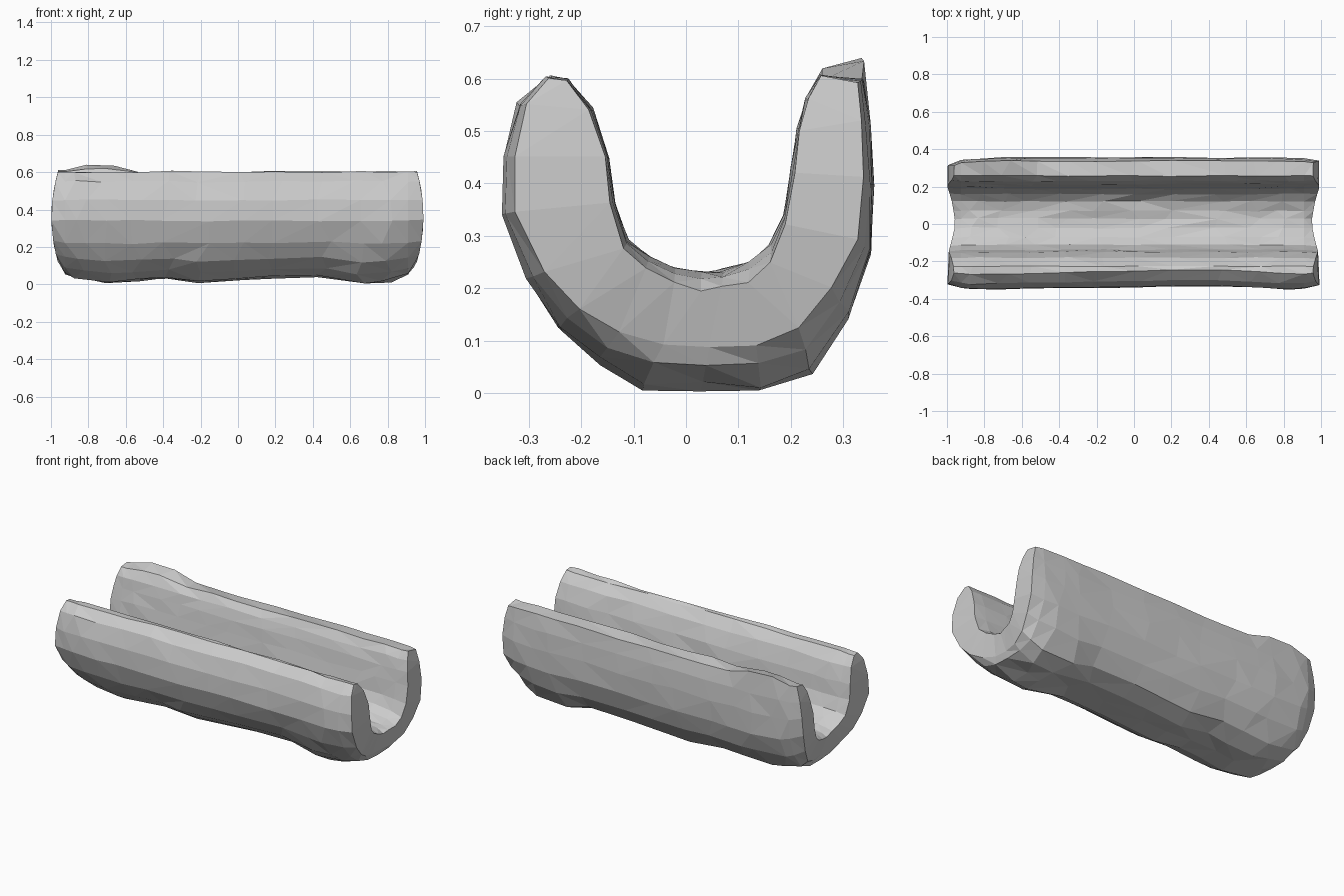
import bpy, bmesh, random
from mathutils import Vector

if "Cube" in bpy.data.objects:
    bpy.data.objects.remove(bpy.data.objects["Cube"])

random.seed(4)

# Channel cross-section: outer skin and matching inner skin (y, z), front lip to back lip
OUTER = [(-.268, .602), (-.322, .55), (-.351, .45), (-.354, .34), (-.31, .215),
         (-.25, .125), (-.175, .06), (-.085, .016), (.03, .012), (.14, .010), (.24, .045),
         (.31, .15), (.350, .27), (.356, .40), (.350, .51), (.337, .595)]
INNER = [(-.225, .595), (-.18, .54), (-.150, .45), (-.138, .36), (-.112, .29),
         (-.07, .255), (-.02, .235), (.03, .228), (.07, .232), (.12, .245), (.16, .28),
         (.188, .34), (.203, .43), (.214, .50), (.23, .56), (.258, .602)]

# Stations along the length: x, arm taper, underside taper, floor drop, lift, front wall inset
STATIONS = [(-.968, .34, .72, .022, 0, 0), (-.925, .12, .42, .008, 0, 0),
            (-.84, .03, .14, 0, 0, 0), (-.70, 0, 0, 0, 0, .003), (-.55, 0, 0, 0, .012, .006),
            (-.38, 0, 0, 0, .02, .01), (-.19, 0, 0, 0, 0, .014), (0, 0, 0, 0, .008, .018),
            (.2, 0, 0, 0, .027, .022), (.46, 0, 0, 0, .03, .022), (.65, 0, 0, 0, -.008, .014),
            (.80, 0, .05, 0, 0, .006), (.91, .10, .38, .008, 0, 0),
            (.962, .28, .72, .025, 0, 0)]


def end_bulge(y, z, x):
    """The arms stick out further than the floor at both ends."""
    if abs(x) < .95:
        return 0
    out = .03 - .6 * (z - .36) ** 2 - .028 * max(0, 1 - abs(y) / .2)
    return out if x > 0 else -out


def make_ring(bm, x, t_arm, t_low, drop, lift, inset):
    outer, inner = [], []
    is_end = abs(x) > .9
    for o, i in zip(OUTER, INNER):
        o, i = Vector(o), Vector(i)
        mid = (o + i) / 2
        low = max(0, 1 - o.y / .32)
        # Back arm narrows more at the left end
        arm = t_arm * (1.7 if x < 0 and o.x > .3 else .9)
        po = o.lerp(mid, arm + (t_low - arm) * low)
        pi = i.lerp(mid, t_arm * .2)
        pi.y -= drop * low
        po.y += lift * low
        if po.x < -.1:
            po.x += inset
        # Raised lump on the back lip near the left end
        if -.86 < x < -.65 and o.x > .3 and o.y > .55:
            po.y += .045 if x < -.8 else .04
            pi.y += .02
        elif x < -.9 and o.x > .3 and o.y > .55:
            po.y += .012
        for p, store in ((po, outer), (pi, inner)):
            j = .004 if is_end else .006
            jx = 0 if is_end else random.uniform(-.04, .04)
            store.append(bm.verts.new((x + jx + end_bulge(p.x, p.y, x),
                                       p.x + random.uniform(-j, j) * .6,
                                       max(0, p.y + random.uniform(-j, j)))))
    return outer + inner[::-1]


# Loft the rings into one closed trough
bm = bmesh.new()
rings = [make_ring(bm, *s) for s in STATIONS]
n = len(rings[0])
for a, b in zip(rings, rings[1:]):
    for i in range(n):
        j = (i + 1) % n
        bm.faces.new((a[i], a[j], b[j], b[i]))

# End faces: strips joining outer skin to inner skin
for ring in (rings[0], rings[-1]):
    for i in range(n // 2 - 1):
        bm.faces.new((ring[i], ring[i + 1], ring[n - 2 - i], ring[n - 1 - i]))

bmesh.ops.recalc_face_normals(bm, faces=bm.faces[:])
bmesh.ops.triangulate(bm, faces=bm.faces[:], quad_method='SHORT_EDGE')
mesh = bpy.data.meshes.new("curved_trough")
bm.to_mesh(mesh)
bm.free()
trough = bpy.data.objects.new("curved_trough", mesh)
bpy.context.collection.objects.link(trough)
